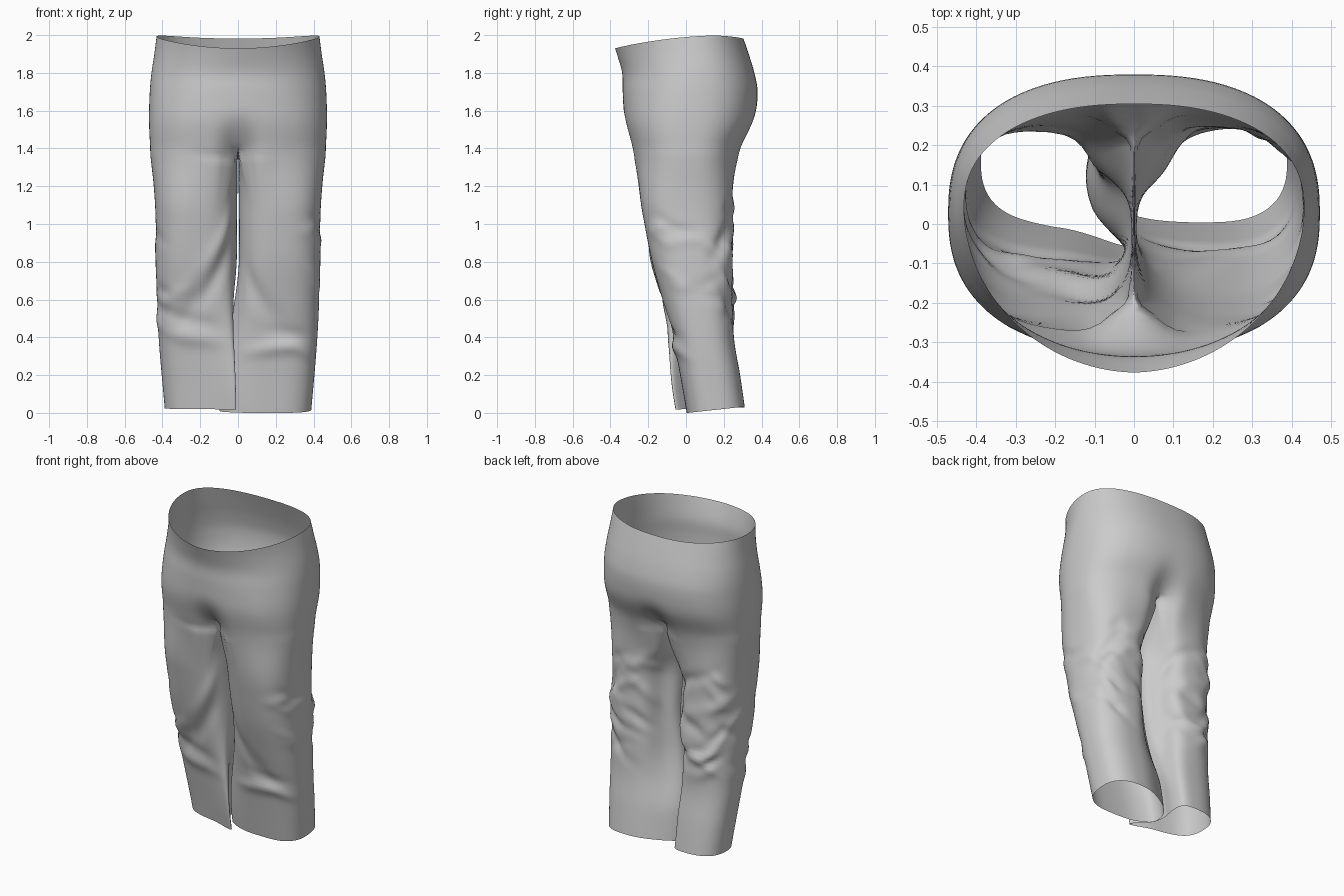
import bpy, bmesh, random
from math import sin, cos, pi, radians, exp, hypot

if "Cube" in bpy.data.objects:
    bpy.data.objects.remove(bpy.data.objects["Cube"])

random.seed(23)
OUTER, INNER = 60, 24          # columns round the outside / along the inseam
SPLIT = 1.42                   # height where the legs part

# Silhouette: height, half width, front y, back y
PROFILE = [(0.0, .388, .005, .312), (.2, .405, -.03, .285), (.4, .42, -.07, .255),
           (.6, .43, -.125, .25), (.8, .436, -.18, .25), (1.0, .435, -.22, .242),
           (1.2, .445, -.256, .255), (1.4, .464, -.29, .295), (1.55, .471, -.326, .362),
           (1.7, .467, -.335, .379), (1.8, .458, -.338, .362), (1.9, .443, -.366, .332),
           (2.0, .430, -.402, .298)]


def clamp(v):
    return max(0.0, min(1.0, v))


def smooth(a, b, v):
    t = clamp((v - a) / (b - a))
    return t * t * (3 - 2 * t)


def profile(z):
    """Smoothly interpolated silhouette row."""
    i = 0
    while i < len(PROFILE) - 2 and z > PROFILE[i + 1][0]:
        i += 1
    p0, p1 = PROFILE[max(i - 1, 0)], PROFILE[i]
    p2, p3 = PROFILE[i + 1], PROFILE[min(i + 2, len(PROFILE) - 1)]
    d = p2[0] - p1[0]
    t = clamp((z - p1[0]) / d)
    out = []
    for k in (1, 2, 3):
        m1 = (p2[k] - p0[k]) / (p2[0] - p0[0]) * d
        m2 = (p3[k] - p1[k]) / (p3[0] - p1[0]) * d
        out.append((2*t**3 - 3*t*t + 1) * p1[k] + (t**3 - 2*t*t + t) * m1
                   + (3*t*t - 2*t**3) * p2[k] + (t**3 - t*t) * m2)
    return out


def spow(v, n):
    return (abs(v) ** (2 / n)) * (1 if v >= 0 else -1)


def wrap(a):
    return (a + 180) % 360 - 180


# Cloth folds: angle (-90 front, 0 outer, 90 back), height, slope, length, width, depth
def random_folds():
    folds = []
    for _ in range(18):            # creased back of the knee
        folds.append((random.uniform(35, 130), random.uniform(.5, 1.12),
                      random.choice((-1, 1)) * random.uniform(.3, 1.2),
                      random.uniform(.06, .14), random.uniform(.025, .04),
                      random.choice((-1, 1)) * random.uniform(.008, .014)))
    for _ in range(8):             # outer side
        folds.append((random.uniform(-40, 35), random.uniform(.45, 1.05),
                      random.uniform(-.7, .7), .09, .03,
                      random.choice((-1, 1)) * random.uniform(.005, .01)))
    return folds


# Front drapes, then hem twist: angle, dx, dy, spread
LEGS = {
    1: dict(folds=[(-112, .60, -1.6, .2, .045, -.014), (-95, .34, .15, .12, .035, .014),
                   (-75, .42, -.2, .12, .035, -.009), (-60, .33, -.3, .1, .03, .01)],
            hem=[(180, -.10, -.05, 38), (-132, -.015, -.01, 25), (132, -.04, -.03, 25)],
            tilt=(-.001, .11)),
    -1: dict(folds=[(-118, .9, -1.8, .22, .035, .014), (-105, .68, -1.6, .2, .04, -.018),
                    (-80, .40, .2, .12, .04, .013), (-75, .50, .3, .12, .035, -.01),
                    (-60, .62, -.5, .1, .035, .008), (-118, 1.36, .1, .1, .02, -.014)],
             hem=[(-139, -.05, -.092, 36), (180, .12, -.05, 30), (140, .05, -.03, 28)],
             tilt=(.02, .03)),
}


def torso_point(t, z):
    """Half of the hip section, t from -90 (front) to 90 (back)."""
    xo, yf, yb = profile(z)
    top = smooth(1.35, 1.98, z)
    n = 2.55 - (.7 if t < 0 else .2) * top     # waist rounder at the front
    c, s = spow(cos(radians(t)), n), spow(sin(radians(t)), n)
    cy = .02 + .02 * top
    x = xo * c if abs(t) < 89.99 else 0.0
    y = cy + (s * (cy - yf) if s < 0 else s * (yb - cy))
    pull = (1 - clamp((z - SPLIT) / .2)) ** 2           # crotch drawn inward
    y = cy + (y - cy) * (1 - .27 * pull * exp(-(x / .065) ** 2))
    return x, y


def leg_point(a, z, leg):
    """Closed leg section, with the twisted hem."""
    xo, yf, yb = profile(z)
    rx, ry, n = (xo - .003) / 2, (yb - yf) / 2, 2.55
    x = .003 + rx + rx * spow(cos(radians(a)), n)
    y = (yf + yb) / 2 + ry * spow(sin(radians(a)), n)
    w = 1 - smooth(.05, .85, z)
    for ang, dx, dy, spread in leg['hem']:
        g = w * exp(-(wrap(a - ang) / spread) ** 2)
        x, y = x + dx * g, y + dy * g
    # inner back of the thigh falls away
    g = smooth(.15, .6, z) * (1 - smooth(1.0, 1.35, z)) * exp(-(wrap(a - 140) / 28) ** 2)
    return x + .03 * g, y - .045 * g


def fold_depth(a, z, folds):
    total = 0
    for fa, fz, slope, length, width, depth in folds:
        ds, dz = radians(wrap(a - fa)) * .21, z - fz
        k = hypot(1, slope)
        along, across = (ds + slope * dz) / k, (dz - slope * ds) / k
        total += depth * exp(-(along / length) ** 2 - (across / width) ** 2)
    total = .022 * max(-1, min(1, total / .022))
    return total * smooth(.08, .3, z) * (1 - smooth(1.34, 1.42, z))


def half(bm, side):
    leg = LEGS[side]
    folds = leg['folds'] + random_folds()
    rows = []
    # Seat: open half rings from waist to crotch
    for r in range(26):
        zr = 2.0 + (SPLIT - 2.0) * r / 26
        row = []
        for i in range(OUTER + 1):
            t = -90 + 180 * i / OUTER
            s = sin(radians(t))
            z = zr + (-.007 + .026 * s - .037 * s * s) * smooth(1.5, 2.0, zr)
            x, y = torso_point(t, z)
            row.append(bm.verts.new((side * x, y, z)))
        rows.append(row)
    # Leg: closed rings, inseam starting on the shared crotch curve
    legrows = []
    for r in range(71):
        z0 = SPLIT * (1 - r / 70)
        w = 1 - smooth(1.05, SPLIT, z0)
        yfront, yback = torso_point(-90, z0)[1], torso_point(90, z0)[1]
        row = []
        for i in range(OUTER + INNER):
            z = z0
            if i <= OUTER:
                a = -125 + 250 * i / OUTER
                tx, ty = torso_point(-90 + 180 * i / OUTER, z0)
            else:
                k = (i - OUTER) / INNER
                a = 125 + 110 * k
                tx, ty = 0.0, yback + (yfront - yback) * k
                z -= .05 * sin(pi * k) * smooth(.8, SPLIT, z0)
            lx, ly = leg_point(a, z0, leg)
            x = tx + (lx - tx) * w + .003 * clamp((SPLIT - z0) / .06) * (1 - w)
            y = ty + (ly - ty) * w
            d = fold_depth(a, z0, folds)
            if abs(wrap(a)) > 128:              # keep the inseam calm
                d *= 1 - .8 * smooth(128, 150, abs(wrap(a)))
            x, y = x + d * cos(radians(a)), y + d * sin(radians(a))
            z += (leg['tilt'][0] + leg['tilt'][1] * y) * (1 - smooth(0, .4, z0))
            row.append(bm.verts.new((side * x, y, max(z, 0))))
        legrows.append(row)
    rows.append(legrows[0][:OUTER + 1])
    for up, lo in zip(rows, rows[1:]):
        for i in range(OUTER):
            bm.faces.new((up[i], lo[i], lo[i + 1], up[i + 1])[::side])
    n = OUTER + INNER
    for up, lo in zip(legrows, legrows[1:]):
        for i in range(n):
            j = (i + 1) % n
            bm.faces.new((up[i], lo[i], lo[j], up[j])[::side])


# Trousers: two halves welded along the centre seam
bm = bmesh.new()
for side in (1, -1):
    half(bm, side)
seam = [v for v in bm.verts if abs(v.co.x) < 1e-6]
bmesh.ops.remove_doubles(bm, verts=seam, dist=1e-4)
# Soften the crotch where the halves meet
soft = [v for v in bm.verts if 1.34 < v.co.z < 1.65 and abs(v.co.x) < .3]
for _ in range(4):
    bmesh.ops.smooth_vert(bm, verts=soft, factor=.5, use_axis_x=True, use_axis_y=True, use_axis_z=True)
for f in bm.faces:
    f.smooth = True
mesh = bpy.data.meshes.new("trousers")
bm.to_mesh(mesh)
bm.free()
trousers = bpy.data.objects.new("trousers", mesh)
bpy.context.collection.objects.link(trousers)
